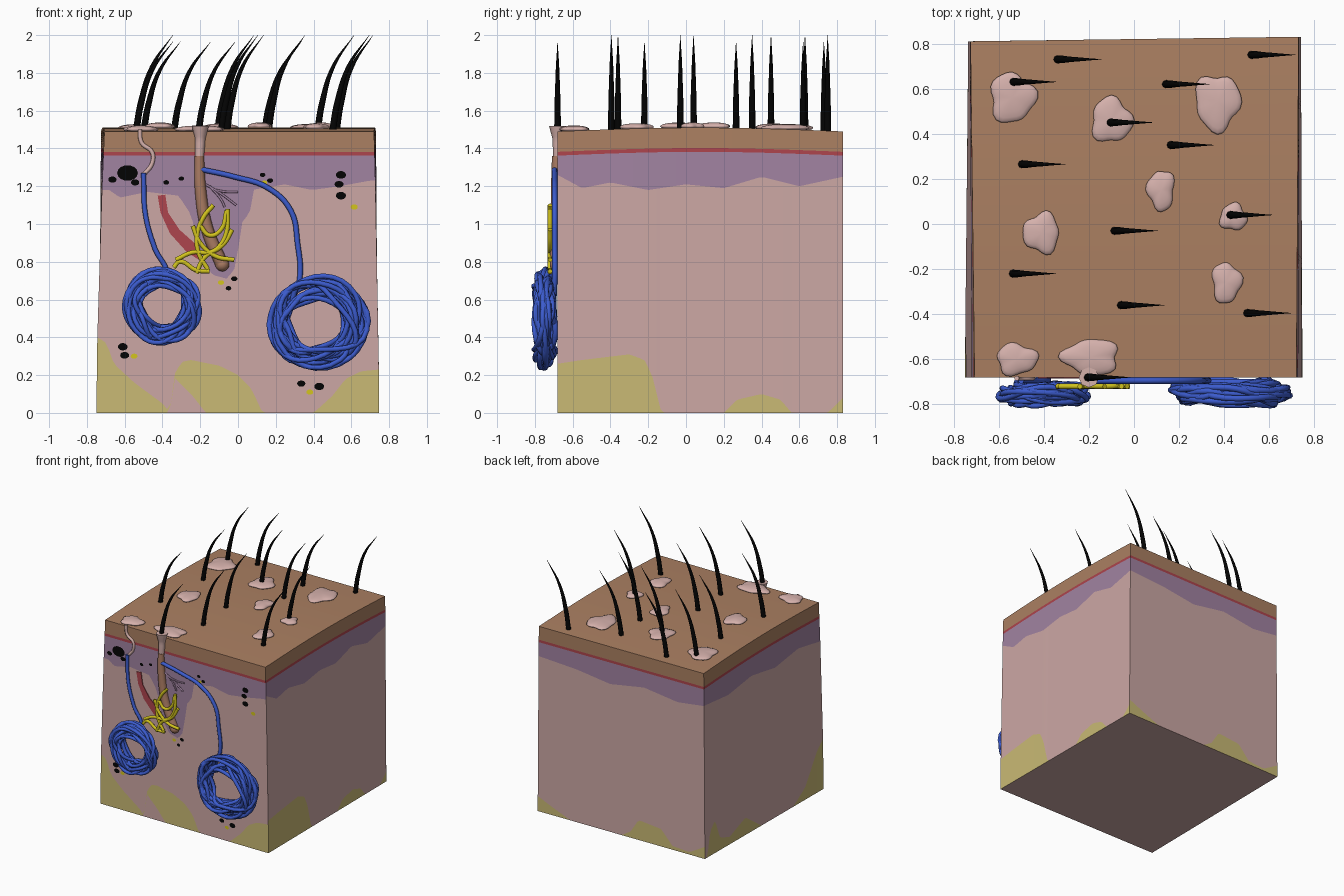
import bpy, bmesh, math, random
from mathutils import Vector

random.seed(4)
if "Cube" in bpy.data.objects:
    bpy.data.objects.remove(bpy.data.objects["Cube"])


def material(name, *rgb):
    m = bpy.data.materials.new(name)
    m.use_nodes = True
    col = [(c / 255) ** 2.2 for c in rgb] + [1]
    m.diffuse_color = col
    m.node_tree.nodes["Principled BSDF"].inputs["Base Color"].default_value = col
    return m


pink = material("dermis pink", 203, 166, 163)
yellow = material("fat yellow", 200, 184, 116)
purple = material("upper dermis purple", 160, 130, 160)
red = material("muscle red", 172, 70, 78)
brown = material("epidermis brown", 170, 127, 98)
pale = material("flake pale pink", 212, 175, 170)
tan = material("follicle tan", 168, 122, 98)
blue = material("gland blue", 62, 92, 205)
bright = material("nerve yellow", 210, 195, 35)
black = material("hair black", 12, 12, 12)


def add_object(name, mesh, *mats):
    ob = bpy.data.objects.new(name, mesh)
    bpy.context.collection.objects.link(ob)
    for m in mats:
        mesh.materials.append(m)
    return ob


def from_bmesh(name, bm, *mats):
    mesh = bpy.data.meshes.new(name)
    bmesh.ops.recalc_face_normals(bm, faces=bm.faces)
    bm.to_mesh(mesh)
    bm.free()
    return add_object(name, mesh, *mats)


def tubes(name, paths, radius, mat, taper=None, steps=6):
    """Round tubes along smooth paths, joined in one mesh."""
    cu = bpy.data.curves.new(name, "CURVE")
    cu.dimensions = "3D"
    cu.bevel_depth, cu.bevel_resolution = radius, 2
    cu.resolution_u, cu.use_fill_caps = steps, True
    for path in paths:
        sp = cu.splines.new("BEZIER")
        sp.bezier_points.add(len(path) - 1)
        for i, (bp, co) in enumerate(zip(sp.bezier_points, path)):
            bp.co = co
            bp.handle_left_type = bp.handle_right_type = "AUTO"
            bp.radius = taper[i] if taper else 1
    temp = bpy.data.objects.new(name + " path", cu)
    bpy.context.collection.objects.link(temp)
    bpy.context.view_layer.update()
    mesh = bpy.data.meshes.new_from_object(temp.evaluated_get(bpy.context.evaluated_depsgraph_get()))
    bpy.data.objects.remove(temp)
    mesh.materials.clear()
    mesh.polygons.foreach_set("use_smooth", [True] * len(mesh.polygons))
    return add_object(name, mesh, mat)


FRONT = -0.68


def on_front(points, out=0.0):
    return [(x, FRONT - out, z) for x, z in points]


# Tissue block: columns around the sides, split by layer heights
def interp(profile, s):
    if s <= profile[0][0]:
        return profile[0][1]
    for (a, u), (b, v) in zip(profile, profile[1:]):
        if s <= b:
            return u + (v - u) * (s - a) / (b - a)
    return profile[-1][1]


def top_z(y):
    return 1.49 + 0.02 * math.sin(math.pi * (y - FRONT) / 1.51)


BOTTOM = [Vector(p) for p in ((-.75, FRONT), (.747, FRONT), (.74, .83), (-.735, .81))]
TOP = [Vector(p) for p in ((-.707, FRONT), (.72, FRONT), (.73, .83), (-.725, .81))]
FAT = [
    [(-.75, .4), (-.7, .37), (-.66, .26), (-.55, .16), (-.4, .05), (-.36, 0), (-.34, .2), (-.3, .27), (-.25, .28),
     (-.1, .25), (0, .2), (.07, .13), (.13, 0), (.4, 0), (.5, .09), (.57, .18), (.65, .22), (.75, .23)],
    [(-.68, .26), (-.55, .28), (-.3, .31), (-.22, .28), (-.18, .2), (-.13, 0), (.2, 0), (.27, .07), (.4, .1),
     (.5, .07), (.56, 0), (.75, 0), (.83, .08)],
    [(-.74, .1), (-.6, .02), (-.45, .03), (-.35, .14), (-.15, .16), (-.08, .05), (0, 0), (.45, 0), (.6, .06), (.74, .12)],
    [(-.68, .4), (-.6, .33), (-.45, .1), (-.3, 0), (.1, 0), (.3, .14), (.5, .06), (.62, .1), (.68, .26), (.74, .2), (.78, 0)]]
FAT_UNDER = [(-.36, 0), (-.34, .19), (-.24, .09), (-.17, 0)]
PURPLE = [
    [(-.71, 1.18), (-.65, 1.14), (-.5, 1.17), (-.33, 1.15), (-.26, 1.05), (-.2, .82), (-.14, .73), (-.06, .71),
     (-.01, .78), (.01, 1), (.06, 1.06), (.07, 1.18), (.25, 1.21), (.4, 1.18), (.55, 1.2), (.72, 1.23)],
    [(-.68, 1.26), (-.55, 1.19), (-.4, 1.22), (-.2, 1.18), (0, 1.21), (.2, 1.19), (.4, 1.25), (.6, 1.2), (.83, 1.25)],
    [(-.74, 1.23), (-.5, 1.2), (-.2, 1.24), (.1, 1.19), (.4, 1.23), (.74, 1.25)],
    [(-.68, 1.18), (-.4, 1.23), (-.1, 1.19), (.2, 1.24), (.5, 1.2), (.8, 1.23)]]
COLUMNS = 72
bm = bmesh.new()


def column(side, i):
    t, j = i / COLUMNS, (side + 1) % 4
    low, high = BOTTOM[side].lerp(BOTTOM[j], t), TOP[side].lerp(TOP[j], t)
    s = low[side % 2]
    top = top_z(high.y)
    fat = interp(FAT[side], s)
    under = min(fat, interp(FAT_UNDER, s)) if side == 0 else 0
    heights = [0, under, fat, interp(PURPLE[side], s), top - .128, top - .108, top]
    return [(*low.lerp(high, (z / top) ** 1.6), z) for z in heights]


for side in range(4):
    cols = [column(side, i) for i in range(COLUMNS + 1)]
    for a, b in zip(cols, cols[1:]):
        for k, mat_id in enumerate((0, 1, 0, 2, 3, 4)):
            if a[k + 1][2] - a[k][2] + b[k + 1][2] - b[k][2] > 1e-4:
                f = bm.faces.new([bm.verts.new(p) for p in (a[k], b[k], b[k + 1], a[k + 1])])
                f.material_index = mat_id
# Gently arched top and flat underside
for i in range(COLUMNS):
    quad = [column(3, COLUMNS - i), column(1, i), column(1, i + 1), column(3, COLUMNS - i - 1)]
    for level, mat_id in ((-1, 4), (0, 0)):
        f = bm.faces.new([bm.verts.new(c[level]) for c in quad])
        f.material_index = mat_id
bmesh.ops.remove_doubles(bm, verts=bm.verts, dist=1e-5)
from_bmesh("tissue_block", bm, pink, yellow, purple, red, brown)

# Hairs
roots = [(-.33, .73), (.53, .75), (-.53, .63), (.15, .62), (-.1, .45), (.17, .35), (-.49, .265), (-.08, -.03),
         (.43, .04), (-.53, -.22), (-.05, -.36), (.51, -.395), (-.2, FRONT)]
hair_paths = []
for i, (x, y) in enumerate(roots):
    h = 0.515 if i % 3 else 0.48
    hair_paths.append([(x + dx, y, 1.485 + h * f) for dx, f in ((-.01, 0), (.015, .3), (.075, .68), (.185, 1))])
tubes("hairs", hair_paths, .018, black, (1, .9, .55, .04))

# Surface flakes: flattened domes with a wobbly outline
flakes = [(-.54, .56, .1, .11), (-.1, .46, .09, .1), (.37, .54, .1, .125), (.12, .15, .06, .09), (-.41, -.04, .08, .09),
          (.44, .03, .06, .06), (.41, -.26, .065, .09), (-.52, -.6, .09, .07), (-.19, -.59, .125, .08)]
bm = bmesh.new()
for x, y, rx, ry in flakes:
    p, q = random.uniform(0, 6), random.uniform(0, 6)
    dome = bmesh.ops.create_uvsphere(bm, u_segments=28, v_segments=10, radius=1)["verts"]
    for v in dome:
        a = math.atan2(v.co.y, v.co.x)
        w = 1 + .11 * math.sin(3 * a + p) + .07 * math.sin(5 * a + q)
        v.co = (x + v.co.x * rx * w, y + v.co.y * ry * w, top_z(y) + .008 + .02 * v.co.z)
for f in bm.faces:
    f.smooth = True
from_bmesh("surface_flakes", bm, pale)

# Hair follicle and its pale neck
tubes("follicle_neck", [on_front([(-.2, 1.52), (-.2, 1.45), (-.205, 1.33)])], .03, pale, (1.5, .9, .75))
tubes("follicle", [on_front([(-.205, 1.36), (-.2, 1.2), (-.165, .98), (-.085, .785)], .005)], .033, tan, (.75, .9, 1, 1.05))
bm = bmesh.new()
bmesh.ops.create_uvsphere(bm, u_segments=16, v_segments=10, radius=.036)
bmesh.ops.translate(bm, verts=bm.verts, vec=(-.083, FRONT - .005, .785))
from_bmesh("follicle_bulb", bm, tan).data.shade_smooth()

# Nerve basket around the follicle
nerves = [[(-.33, .81), (-.24, .85), (-.15, .85), (-.08, .89), (-.03, .97)],
          [(-.22, .74), (-.18, .82), (-.1, .88), (-.06, .96), (-.055, 1.08)],
          [(-.13, 1.1), (-.18, 1.04), (-.215, .95), (-.21, .85), (-.16, .76)],
          [(-.24, .99), (-.2, .9), (-.12, .83), (-.02, .81)],
          [(-.34, .77), (-.31, .8), (-.22, .755), (-.15, .75)],
          [(-.2, .99), (-.15, .94), (-.09, .97), (-.06, 1.07)]]
tubes("nerve_basket", [on_front(n, .04) for n in nerves], .012, bright)

# Small branching fibres beside the follicle
fibres = [[(-.19, 1.22), (-.09, 1.16), (-.01, 1.1)], [(-.12, 1.18), (-.06, 1.17), (0, 1.17)], [(-.15, 1.2), (-.09, 1.13), (-.07, 1.09)]]
tubes("fibres", [on_front(f, .004) for f in fibres], .006, purple)


# Coiled glands with their ducts
def coil(cx, cz, rx, rz, turns, start):
    pts, a = list(start), math.pi / 2
    for _ in range(turns):
        a += random.uniform(.8, 1.6)
        r = random.uniform(.5, 1)
        depth = random.uniform(-1, 1) * math.sqrt(1.15 - r * r)
        pts.append((cx + rx * r * math.cos(a), FRONT - .07 + .06 * depth, cz + rz * r * math.sin(a)))
    return pts


left_duct = on_front([(-.5, 1.27), (-.49, 1.05), (-.44, .87), (-.38, .73)], .015)
right_duct = on_front([(-.2, 1.29), (-.02, 1.25), (.16, 1.19), (.28, 1.07), (.315, .9), (.325, .7)], .015)
tubes("small_gland", [coil(-.4, .57, .2, .2, 95, left_duct)], .013, blue)
tubes("large_gland", [coil(.42, .475, .275, .24, 110, right_duct)], .014, blue)
tubes("pore_duct", [on_front([(-.52, 1.5), (-.51, 1.43), (-.455, 1.38), (-.455, 1.32), (-.5, 1.26)], .004)], .011, pale)

# Muscle strip
bm = bmesh.new()
strip = [(-.425, 1.15), (-.385, 1.155), (-.37, 1.06), (-.31, .97), (-.22, .89), (-.19, .8), (-.27, .85), (-.36, .95), (-.41, 1.06)]
face = bm.faces.new([bm.verts.new(p) for p in on_front(strip, .006)])
wall = bmesh.ops.extrude_face_region(bm, geom=[face])["geom"]
bmesh.ops.translate(bm, vec=(0, .009, 0), verts=[g for g in wall if isinstance(g, bmesh.types.BMVert)])
from_bmesh("muscle", bm, red)

# Cut vessels: coloured ring plates with dark centres
vessels = {
    "blue_vessels": (blue, [(-.585, 1.27, .055), (-.665, 1.235, .022), (.545, 1.26, .027), (.545, 1.15, .027), (-.61, .35, .026),
                            (-.6, .305, .024), (.43, .14, .026), (-.02, .71, .017), (-.3, 1.24, .015)]),
    "red_vessels": (red, [(-.545, 1.22, .022), (.535, 1.21, .024), (.335, .155, .022), (-.05, .66, .015), (.13, 1.26, .015),
                          (.17, 1.23, .016), (-.38, 1.22, .016)]),
    "yellow_vessels": (bright, [(.615, 1.09, .019), (-.55, .3, .018), (.38, .11, .018), (-.09, .69, .016), (.14, 1.22, .014)])}
for name, (mat, spots) in vessels.items():
    bm = bmesh.new()
    for x, z, r in spots:
        angles = [math.tau * k / 14 for k in range(14)]
        outline = [(x + r * math.cos(a), z + .75 * r * math.sin(a)) for a in angles]
        disc = bm.faces.new([bm.verts.new(p) for p in on_front(outline, .005)])
        bmesh.ops.inset_individual(bm, faces=[disc], thickness=.3 * r)
        disc.material_index = 1 if mat != bright else 0
    from_bmesh(name, bm, mat, black)
